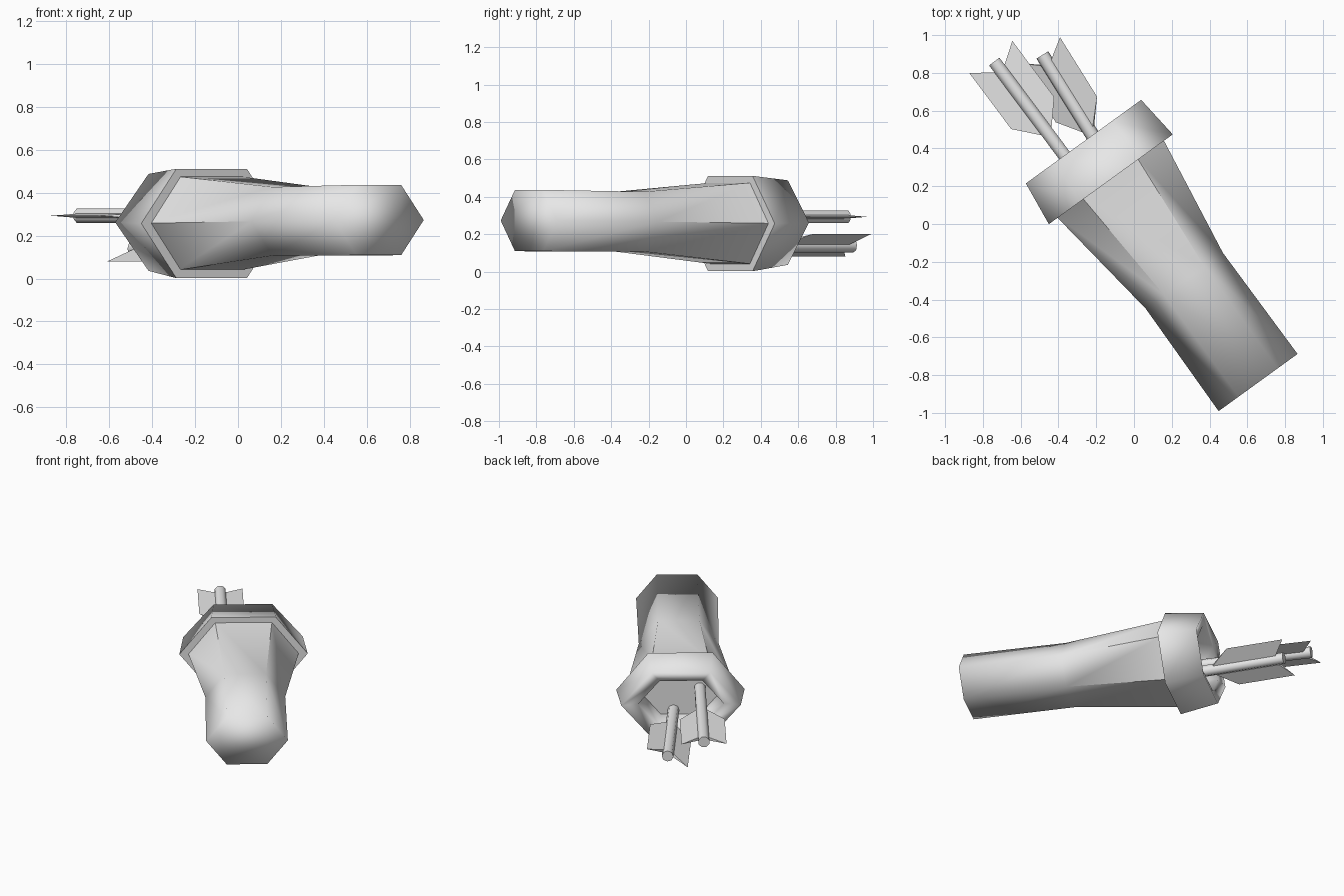
import bpy, bmesh, math
from mathutils import Matrix, Vector

cube = bpy.data.objects.get("Cube")
if cube:
    bpy.data.objects.remove(cube)

GREY = (0.8, 0.8, 0.8, 1)
grey = bpy.data.materials.new("plain_grey")
grey.use_nodes = True
grey.diffuse_color = GREY
grey.node_tree.nodes["Principled BSDF"].inputs["Base Color"].default_value = GREY


def frame(direction, origin, roll=0):
    """Matrix whose Y axis runs along a level direction."""
    y = Vector(direction).normalized()
    z = Vector((0, 0, 1))
    basis = Matrix((y.cross(z), y, z)).transposed().to_4x4()
    return Matrix.Translation(origin) @ basis @ Matrix.Rotation(math.radians(roll), 4, 'Y')


def finish(name, bm, matrix):
    bmesh.ops.recalc_face_normals(bm, faces=bm.faces)
    bm.transform(matrix)
    mesh = bpy.data.meshes.new(name)
    bm.to_mesh(mesh)
    bm.free()
    mesh.materials.append(grey)
    obj = bpy.data.objects.new(name, mesh)
    bpy.context.collection.objects.link(obj)
    return obj


def hex_loft(name, sections, caps, sharp, matrix):
    """Skin flattened hexagons given as (along, tip, flat, half height, centre z)."""
    bm = bmesh.new()
    rings = []
    for along, tip, flat, h, z in sections:
        outline = [(tip, 0), (flat, h), (-flat, h), (-tip, 0), (-flat, -h), (flat, -h)]
        rings.append([bm.verts.new((x, along, z + dz)) for x, dz in outline])
    for lower, upper in zip(rings, rings[1:]):
        for i in range(6):
            j = (i + 1) % 6
            bm.faces.new((lower[i], lower[j], upper[j], upper[i]))
    for c in caps:
        bm.faces.new(rings[c])
    for f in bm.faces:
        f.smooth = True
    for e in bm.edges:
        e.smooth = not sharp(e)
    return finish(name, bm, matrix)


AXIS = (-0.587, 0.81, 0)
quiver = frame(AXIS, (0.032, 0.023, 0))

# Tapered body: softly shaded foot, crisp ridges above the waist
hex_loft("quiver_body",
         [(-1.065, 0.258, 0.128, 0.164, 0.273),
          (-0.40, 0.252, 0.131, 0.16, 0.267),
          (0.28, 0.35, 0.18, 0.218, 0.258)],
         (0, 2), lambda e: max(v.co.y for v in e.verts) > 0 , quiver)

# Thick rim with a recessed opening
hex_loft("quiver_rim",
         [(0.264, 0.33, 0.17, 0.20, 0.257),
          (0.264, 0.405, 0.203, 0.255, 0.257),
          (0.51, 0.377, 0.185, 0.226, 0.262),
          (0.49, 0.27, 0.135, 0.16, 0.262),
          (0.32, 0.25, 0.125, 0.15, 0.262)],
         (4,), lambda e: all(v.co.y < 0.3 or 0.31 < v.co.y < 0.33 for v in e.verts), quiver)


def arrow(label, end, direction, roll):
    matrix = frame(direction, end, roll)
    length, radius = 0.85, 0.037
    # Shaft
    bm = bmesh.new()
    bmesh.ops.create_cone(bm, cap_ends=True, segments=8, radius1=radius, radius2=radius, depth=length)
    turn = Matrix.Translation((0, -length / 2, 0)) @ Matrix.Rotation(math.pi / 2, 4, 'X')
    bm.transform(turn @ Matrix.Rotation(math.pi / 8, 4, 'Z'))
    for f in bm.faces:
        f.smooth = len(f.verts) == 4
    for e in bm.edges:
        e.smooth = all(f.smooth for f in e.link_faces)
    finish("arrow_shaft_" + label, bm, matrix)
    # Pair of wedge-shaped feathers
    for side, s in (("left", -1), ("right", 1)):
        bm = bmesh.new()
        for t in (-0.014, 0.014):
            bm.verts.new((0, -0.50, t))
            bm.verts.new((0, -0.07, t))
        bm.verts.new((s * 0.142, -0.34, 0))
        bm.verts.new((s * 0.142, 0.03, 0))
        bmesh.ops.convex_hull(bm, input=bm.verts)
        finish("feather_" + label + "_" + side, bm, matrix)


arrow("upper", (-0.74, 0.86, 0.293), (-0.599, 0.801, 0), 0)
arrow("lower", (-0.485, 0.895, 0.14), (-0.53, 0.85, 0), -25)
